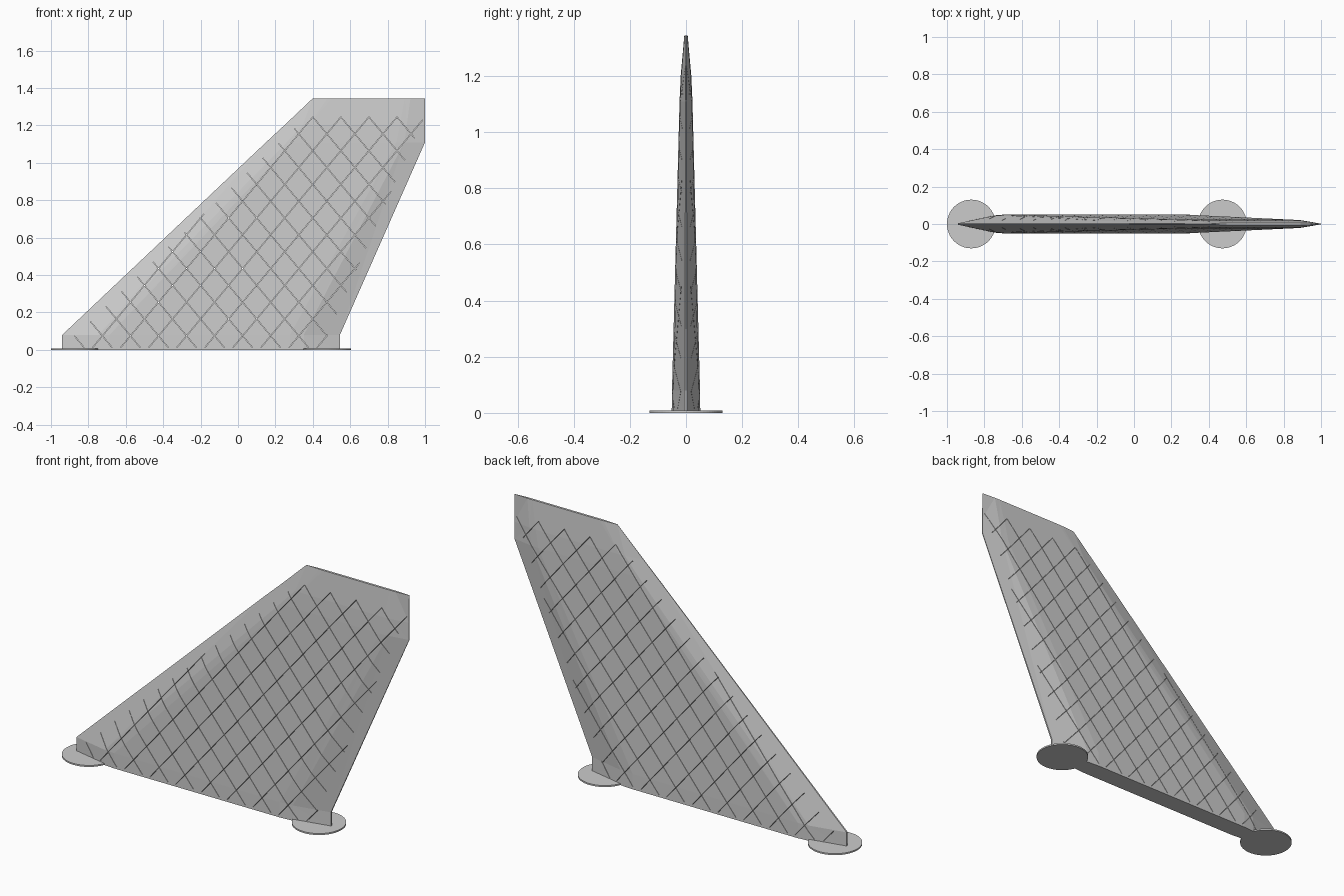
import bpy, bmesh
from mathutils import Vector

cube = bpy.data.objects.get("Cube")
if cube:
    bpy.data.objects.remove(cube, do_unlink=True)

grey = bpy.data.materials.new("light_grey")
grey.use_nodes = True
colour = (0.6, 0.6, 0.6, 1)
grey.diffuse_color = colour
grey.node_tree.nodes["Principled BSDF"].inputs["Base Color"].default_value = colour


def make_object(name, bm):
    bmesh.ops.recalc_face_normals(bm, faces=bm.faces)
    mesh = bpy.data.meshes.new(name)
    bm.to_mesh(mesh)
    bm.free()
    mesh.materials.append(grey)
    obj = bpy.data.objects.new(name, mesh)
    bpy.context.collection.objects.link(obj)
    return obj


# Fin: one chord profile lofted through stations (z, front x, rear x, half thickness)
stations = [(0, -0.94, 0.545, 0.051), (0.08, -0.94, 0.545, 0.05),
            (1.11, 0.15, 1.0, 0.023), (1.2, 0.247, 1.0, 0.019),
            (1.345, 0.4, 1.0, 0.006)]
profile = [(0, 0.08), (0.13, 0.9), (0.17, 1), (0.82, 1), (0.87, 0.9), (1, 0.08)]
bm = bmesh.new()
rings = []
for z, front, rear, half in stations:
    side = [(front + (rear - front) * t, half * h) for t, h in profile]
    loop = side + [(x, -y) for x, y in reversed(side)]
    rings.append([bm.verts.new((x, y, z)) for x, y in loop])
count = len(rings[0])
for low, high in zip(rings, rings[1:]):
    for i in range(count):
        j = (i + 1) % count
        bm.faces.new((low[i], low[j], high[j], high[i]))
bm.faces.new(rings[0])
bm.faces.new(rings[-1])
bmesh.ops.triangulate(bm, faces=[f for f in bm.faces if len(f.verts) == 4])
fin = make_object("tail_fin", bm)


# Limits of the rib slits: point and inward direction of each border, in (x, z)
lead = Vector((1.265, -1.34)).normalized()
trail = Vector((-1.03, 0.455)).normalized()
borders = [(Vector((-0.94, 0.08)) + lead * 0.05, lead),
           (Vector((0.545, 0.08)) + trail * 0.06, trail),
           (Vector((0, 1.245)), Vector((0, -1))),
           (Vector((0, 0.012)), Vector((0, 1))),
           (Vector((-0.9, 0)), Vector((1, 0)))]


def clip(start, step):
    lo, hi = -9.0, 9.0
    for point, inward in borders:
        slope = step.dot(inward)
        t = (point - start).dot(inward) / slope
        if slope > 0:
            lo = max(lo, t)
        else:
            hi = min(hi, t)
    return lo, hi


# Crossing diagonal rib slits, one cutter for each direction
for name, sign in (("rising_slits", 1), ("falling_slits", -1)):
    step = Vector((sign, 1.2)).normalized()
    across = Vector((step.y, -step.x)) * 0.001
    bm = bmesh.new()
    for k in range(-24, 25):
        start = Vector((0.55 + 0.15 * k, 1.245))
        lo, hi = clip(start, step)
        if hi - lo < 0.04:
            continue
        a, b = start + step * lo, start + step * hi
        corners = [a - across, a + across, b + across, b - across]
        face = bm.faces.new([bm.verts.new((p.x, -0.1, p.y)) for p in corners])
        made = bmesh.ops.extrude_face_region(bm, geom=[face])["geom"]
        moved = [v for v in made if isinstance(v, bmesh.types.BMVert)]
        bmesh.ops.translate(bm, verts=moved, vec=(0, 0.2, 0))
    cutter = make_object(name, bm)
    cutter.hide_render = True
    cutter.hide_set(True)
    cut = fin.modifiers.new(name, 'BOOLEAN')
    cut.operation = 'DIFFERENCE'
    cut.solver = 'EXACT'
    cut.object = cutter

# Round base pads
for name, x in (("front_base_pad", -0.87), ("rear_base_pad", 0.473)):
    bm = bmesh.new()
    bmesh.ops.create_cone(bm, cap_ends=True, segments=64, radius1=0.13,
                          radius2=0.13, depth=0.008)
    bmesh.ops.translate(bm, verts=bm.verts, vec=(x, 0, 0.004))
    make_object(name, bm)
